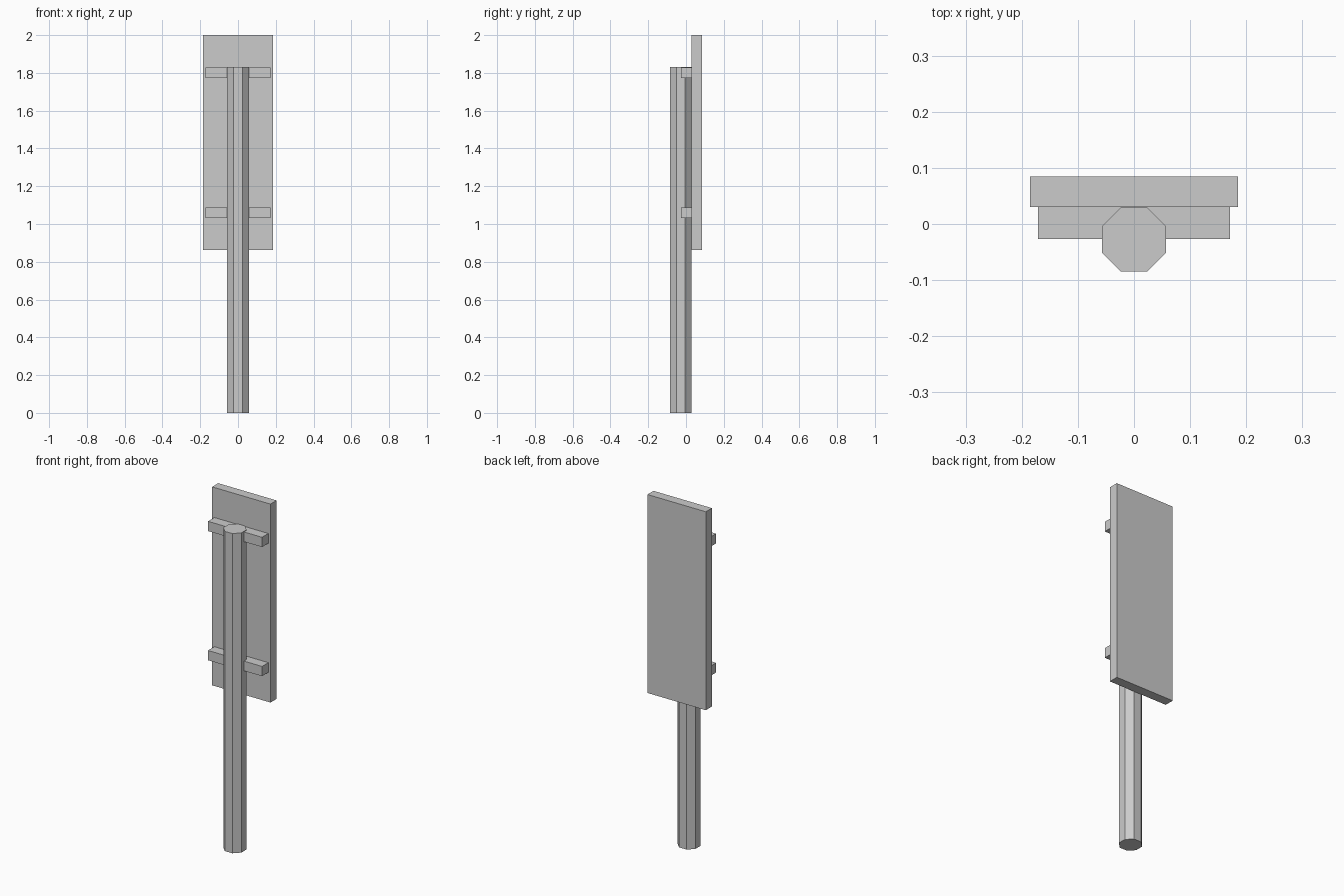
import bpy
import math

if "Cube" in bpy.data.objects:
    bpy.data.objects.remove(bpy.data.objects["Cube"])


def box(name, x, y, z):
    """Axis-aligned box from (min, max) ranges."""
    ranges = (x, y, z)
    bpy.ops.mesh.primitive_cube_add(size=1, location=[(a + b) / 2 for a, b in ranges])
    ob = bpy.context.object
    ob.name = name
    ob.scale = [b - a for a, b in ranges]
    bpy.ops.object.transform_apply(location=False, rotation=False, scale=True)
    return ob


# Octagonal post with flat sides facing the axes
APOTHEM, POST_TOP = 0.057, 1.832
bpy.ops.mesh.primitive_cylinder_add(
    vertices=8, radius=APOTHEM / math.cos(math.pi / 8), depth=POST_TOP,
    location=(0, -0.028, POST_TOP / 2), rotation=(0, 0, math.pi / 8))
bpy.context.object.name = "post"
bpy.ops.object.transform_apply(location=False, rotation=True, scale=False)

# Sign board on the back of the post
box("board", (-0.185, 0.185), (0.03, 0.085), (0.863, 2.0))

# Two crossbars joining post and board
for name, z in (("lower_crossbar", 1.06), ("upper_crossbar", 1.80)):
    box(name, (-0.171, 0.171), (-0.027, 0.03), (z - 0.028, z + 0.028))
